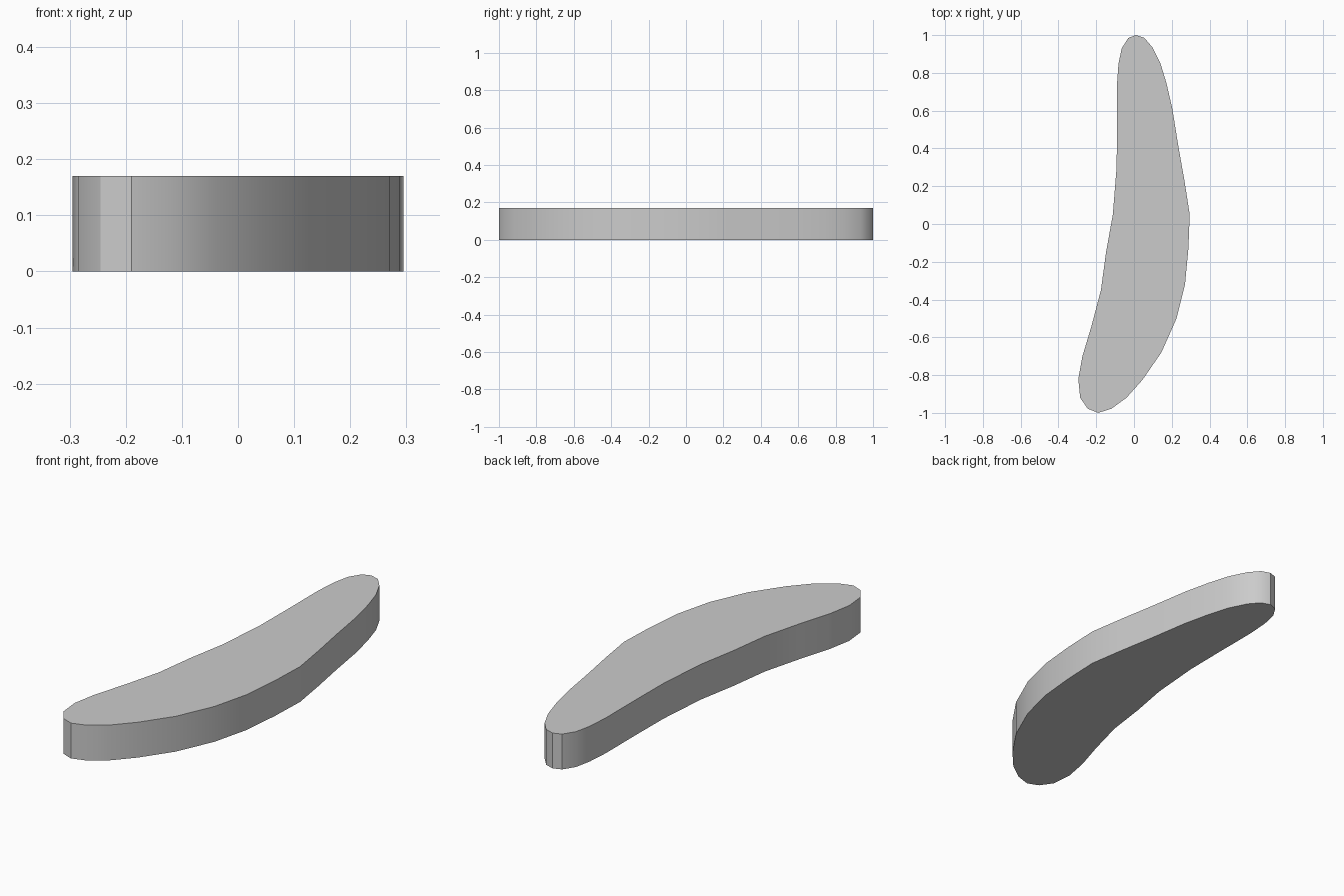
import bpy, bmesh

if "Cube" in bpy.data.objects:
    bpy.data.objects.remove(bpy.data.objects["Cube"])

HEIGHT = 0.17

# Outline of the curved slab seen from above, counterclockwise from the far tip
outline = [
    (0.01, 1.0), (-0.03, 0.985), (-0.065, 0.93), (-0.082, 0.85), (-0.09, 0.74),
    (-0.09, 0.50), (-0.092, 0.30), (-0.112, 0.05), (-0.148, -0.15),
    (-0.175, -0.35), (-0.225, -0.54), (-0.273, -0.70), (-0.295, -0.82),
    (-0.285, -0.92), (-0.245, -0.978), (-0.19, -1.0), (-0.12, -0.978),
    (-0.04, -0.92), (0.045, -0.825), (0.145, -0.68), (0.225, -0.50),
    (0.27, -0.32), (0.288, -0.13), (0.295, 0.05), (0.267, 0.23),
    (0.235, 0.41), (0.203, 0.61), (0.172, 0.745), (0.14, 0.85),
    (0.098, 0.935), (0.055, 0.985),
]

# Slab: fill the outline and extrude it upwards
bm = bmesh.new()
base = bm.faces.new([bm.verts.new((x, y, 0)) for x, y in outline])
ext = bmesh.ops.extrude_face_region(bm, geom=[base], use_keep_orig=True)
top = [g for g in ext["geom"] if isinstance(g, bmesh.types.BMVert)]
bmesh.ops.translate(bm, verts=top, vec=(0, 0, HEIGHT))
bmesh.ops.recalc_face_normals(bm, faces=bm.faces[:])

mesh = bpy.data.meshes.new("curved_slab")
bm.to_mesh(mesh)
bm.free()
slab = bpy.data.objects.new("curved_slab", mesh)
bpy.context.collection.objects.link(slab)

# Smooth side wall, sharp rims
bpy.context.view_layer.objects.active = slab
slab.select_set(True)
bpy.ops.object.shade_smooth_by_angle(angle=0.55)
